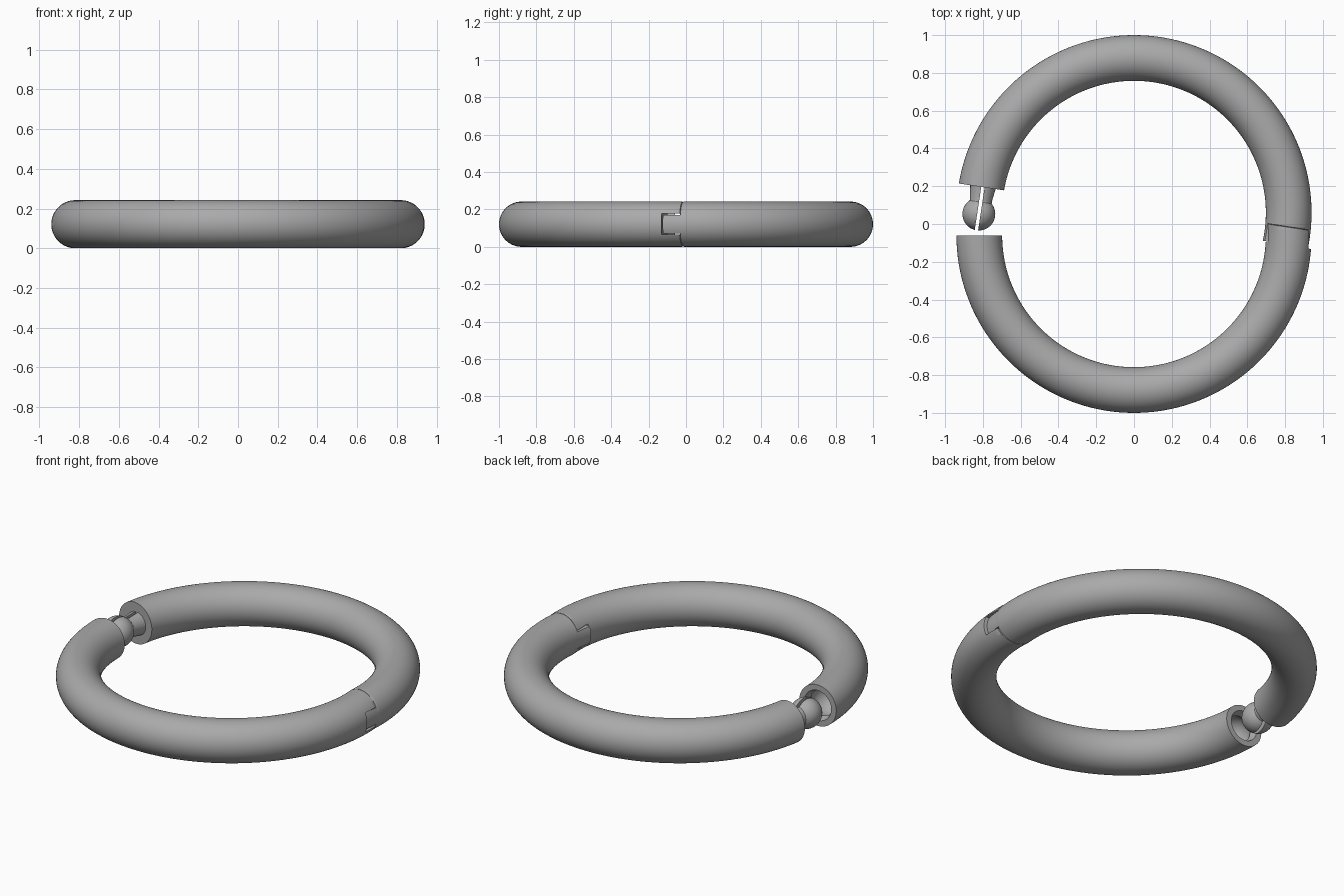
import bpy, bmesh, math
from mathutils import Matrix, Vector

cube = bpy.data.objects.get("Cube")
if cube:
    bpy.data.objects.remove(cube)

R, r = 0.819, 0.121            # ring radius, tube radius
OFF = 0.06                     # offset of each half from the middle
ANGLE = math.radians(-8.6)     # how far the upper half swings open
LOWER = Matrix.Translation((0, -OFF, r))
UPPER = Matrix.Translation((0, OFF, r)) @ Matrix.Rotation(ANGLE, 4, 'Z')

grey = bpy.data.materials.new("plain grey")
grey.use_nodes = True
grey.diffuse_color = (0.4, 0.4, 0.4, 1)
grey.node_tree.nodes["Principled BSDF"].inputs["Base Color"].default_value = (0.4, 0.4, 0.4, 1)


def make(name, bm):
    bmesh.ops.recalc_face_normals(bm, faces=bm.faces)
    mesh = bpy.data.meshes.new(name)
    bm.to_mesh(mesh)
    bm.free()
    mesh.materials.append(grey)
    ob = bpy.data.objects.new(name, mesh)
    bpy.context.collection.objects.link(ob)
    return ob


def tube(name, start, end, matrix, cuts, sides=64):
    """Sweep a circle along an arc, then trim with planes (point, outward normal, rim bevel)."""
    bm = bmesh.new()
    steps = max(8, int(abs(end - start) / 2))
    rings = []
    for i in range(steps + 1):
        a = math.radians(start + (end - start) * i / steps)
        ring = []
        for j in range(sides):
            t = math.tau * j / sides
            d = R + r * math.cos(t)
            ring.append(bm.verts.new((d * math.cos(a), d * math.sin(a), r * math.sin(t))))
        rings.append(ring)
    for p, q in zip(rings, rings[1:]):
        for j in range(sides):
            k = (j + 1) % sides
            bm.faces.new((p[j], p[k], q[k], q[j]))
    bm.faces.new(rings[0])
    bm.faces.new(rings[-1])
    bm.transform(matrix)
    for point, normal, bevel in cuts:
        # trim only the end close to the cutting point
        near = [f for f in bm.faces if (f.calc_center_median() - point).length < 0.6]
        geom = set(near) | {e for f in near for e in f.edges} | {v for f in near for v in f.verts}
        bmesh.ops.bisect_plane(bm, geom=list(geom), plane_co=point, plane_no=normal,
                               clear_outer=True, dist=1e-5)
        rim = [e for e in bm.edges if e.is_boundary]
        bmesh.ops.holes_fill(bm, edges=rim, sides=0)
        if bevel:
            rim = [e for e in rim if e.is_valid]
            bmesh.ops.bevel(bm, geom=rim, offset=bevel, segments=2, affect='EDGES', profile=0.5)
    return make(name, bm)


def box(name, size, centre, matrix=Matrix()):
    bm = bmesh.new()
    bmesh.ops.create_cube(bm, size=1, matrix=matrix @ Matrix.Translation(centre)
                          @ Matrix.Diagonal((*size, 1)))
    return make(name, bm)


def lathe(name, profile, matrix, sides=48):
    """Spin (radius, distance) points about the local y axis."""
    bm = bmesh.new()
    verts = [bm.verts.new((d, y, 0)) for d, y in profile]
    edges = [bm.edges.new(pair) for pair in zip(verts, verts[1:])]
    bmesh.ops.spin(bm, geom=verts + edges, cent=(0, 0, 0), axis=(0, 1, 0),
                   angle=math.tau, steps=sides)
    bmesh.ops.remove_doubles(bm, verts=bm.verts, dist=1e-5)
    bm.transform(matrix)
    return make(name, bm)


def boolean(ob, cutter, operation='DIFFERENCE'):
    mod = ob.modifiers.new(operation.title(), 'BOOLEAN')
    mod.operation, mod.solver, mod.object = operation, 'EXACT', cutter
    bpy.context.view_layer.objects.active = ob
    bpy.ops.object.modifier_apply(modifier=mod.name)
    bpy.data.objects.remove(cutter)


def ball_arc(radius, first, last, centre=0.0, n=16):
    angles = [math.radians(first + (last - first) * i / n) for i in range(n + 1)]
    return [(max(0, radius * math.cos(a)), centre + radius * math.sin(a)) for a in angles]


# Hinge joint plane, shared by both halves
hinge = UPPER @ Vector((R, 0.047, 0))
out = UPPER.to_3x3() @ Vector((0, -1, 0))

# Upper half of the ring
upper = tube("upper_half", -4, 186, UPPER, [
    (hinge, out, 0.006),
    (UPPER @ Vector((-R, 0.014, 0)), out, 0)])

# Hinge tongue continuing the upper half into the lower one
tongue = tube("hinge_tongue", -12, 12, UPPER, [
    (UPPER @ Vector((R, 0.06, 0)), -out, 0),
    (UPPER @ Vector((R, -0.045, 0)), out, 0)])
boolean(tongue, box("tongue_slab", (0.5, 0.6, 0.1), (R, 0, 0), UPPER), 'INTERSECT')

# Lower half, with a slot for the tongue
lower = tube("lower_half", -180 - 5, 14, LOWER, [
    (hinge, -out, 0.006),
    (LOWER @ Vector((-R, 0, 0)), Vector((0, 1, 0)), 0)])
boolean(lower, box("tongue_slot", (0.5, 0.3, 0.112), (R, 0.03, 0), UPPER @ Matrix.Translation((0, 0.07, 0))))

# Socket in the free end of the lower half
socket = [(0, 0.03), (0.088, 0.03), (0.088, 0), (0.074, -0.04)] + ball_arc(0.09, 34, -90, -0.09)
boolean(lower, lathe("socket_cutter", socket, LOWER @ Matrix.Translation((-R, 0, 0))))

# Snap ball on a flared stem, split by a slot
axis = UPPER @ Matrix.Translation((-R + 0.008, 0.014, 0))
snap = [(0, 0.03), (0.07, 0.03), (0.068, 0), (0.058, -0.07)] + ball_arc(0.087, 47, -90, -0.144)
pin = lathe("snap_ball", snap, axis)
boolean(pin, box("pin_slot", (0.018, 0.24, 0.4), (0, -0.12, 0), axis))

for ob in (upper, tongue, lower, pin):
    bpy.ops.object.select_all(action='DESELECT')
    ob.select_set(True)
    bpy.context.view_layer.objects.active = ob
    bpy.ops.object.shade_smooth_by_angle(angle=math.radians(30))
